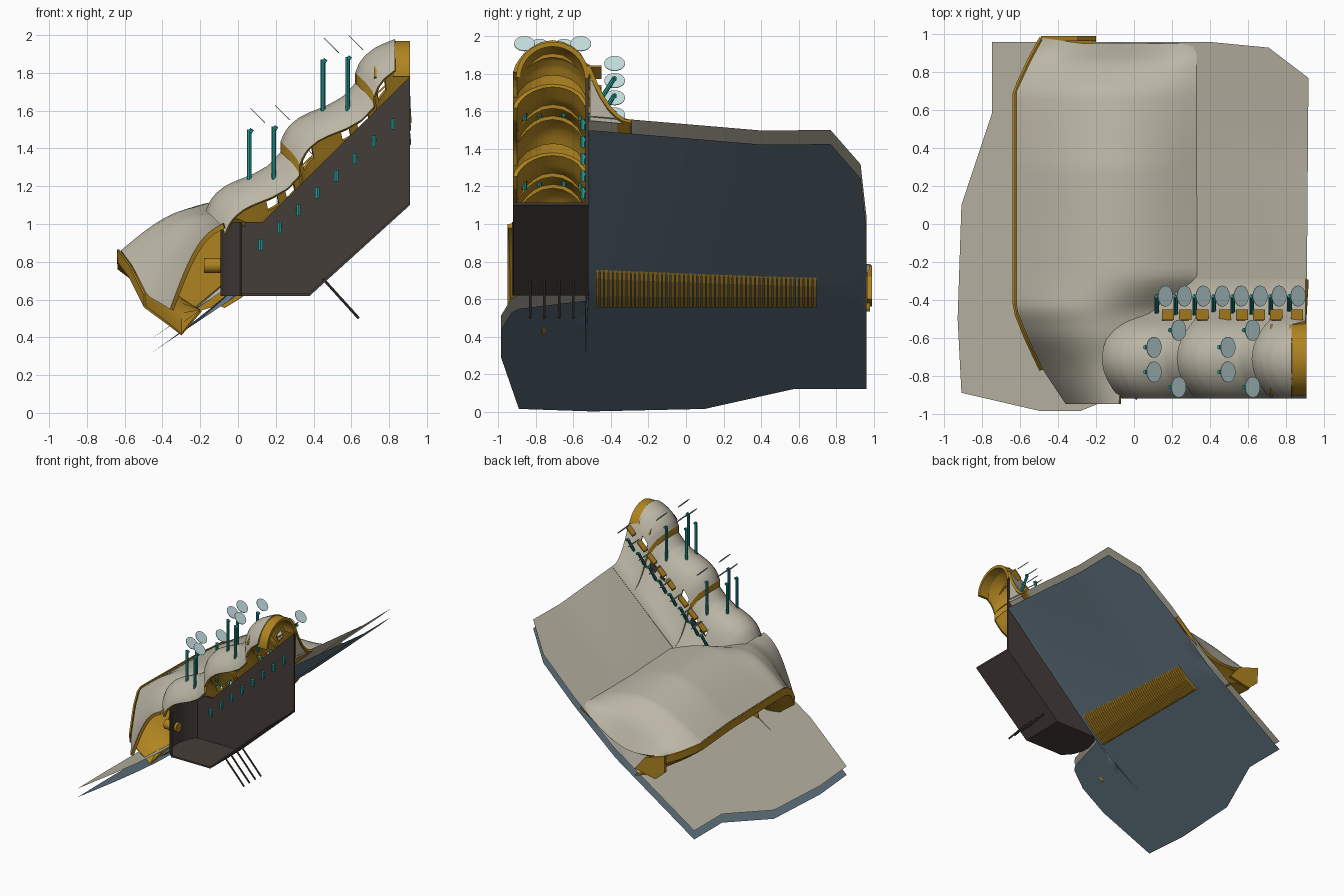
import bpy, bmesh, math
from mathutils import Vector

if "Cube" in bpy.data.objects:
    bpy.data.objects.remove(bpy.data.objects["Cube"])


def mat(name, r, g, b):
    m = bpy.data.materials.new(name)
    m.diffuse_color = (r, g, b, 1)
    m.use_nodes = True
    m.node_tree.nodes["Principled BSDF"].inputs["Base Color"].default_value = m.diffuse_color
    return m


CREAM = mat("cream shell", .50, .47, .38)
GOLD = mat("gold lining", .43, .23, .015)
SLATE = mat("slate underside", .12, .175, .22)
BROWN = mat("dark brown wall", .06, .047, .042)
TEAL = mat("teal pole", .02, .34, .32)
GLASS = mat("pale blue mirror", .56, .74, .75)


def interp(x, pts):
    """Piecewise linear lookup in a sorted list of tuples; returns the other values."""
    if x <= pts[0][0]:
        return pts[0][1:]
    for a, b in zip(pts, pts[1:]):
        if x <= b[0]:
            t = (x - a[0]) / (b[0] - a[0])
            return tuple(p + (q - p) * t for p, q in zip(a[1:], b[1:]))
    return pts[-1][1:]


def make(name, bm, mats, smooth=None, thick=0):
    me = bpy.data.meshes.new(name)
    bm.to_mesh(me)
    bm.free()
    ob = bpy.data.objects.new(name, me)
    bpy.context.collection.objects.link(ob)
    for m in mats:
        me.materials.append(m)
    bpy.ops.object.select_all(action='DESELECT')
    ob.select_set(True)
    bpy.context.view_layer.objects.active = ob
    if thick:
        s = ob.modifiers.new("lining", 'SOLIDIFY')
        s.thickness, s.offset = thick, -1
        s.material_offset = s.material_offset_rim = 1
        bpy.ops.object.modifier_apply(modifier=s.name)
    if smooth:
        bpy.ops.object.shade_smooth_by_angle(angle=math.radians(smooth))
    return ob


def grid_bm(rows):
    """Sheet through rows of points, facing up."""
    bm = bmesh.new()
    vs = [[bm.verts.new(p) for p in r] for r in rows]
    for a, b in zip(vs, vs[1:]):
        for i in range(len(a) - 1):
            bm.faces.new((a[i], a[i + 1], b[i + 1], b[i]))
    bm.normal_update()
    if sum(f.normal.z for f in bm.faces) < 0:
        bmesh.ops.reverse_faces(bm, faces=bm.faces)
    return bm


def prism(name, xz, y0, y1, m):
    """Polygon in the xz plane, extruded along y."""
    bm = bmesh.new()
    f = bm.faces.new([bm.verts.new((x, y0, z)) for x, z in xz])
    r = bmesh.ops.extrude_face_region(bm, geom=[f])
    bmesh.ops.translate(bm, vec=(0, y1 - y0, 0),
                        verts=[v for v in r['geom'] if isinstance(v, bmesh.types.BMVert)])
    bmesh.ops.recalc_face_normals(bm, faces=bm.faces)
    return make(name, bm, [m])


def rod(name, a, b, r, m, n=8):
    a, b = Vector(a), Vector(b)
    bm = bmesh.new()
    bmesh.ops.create_cone(bm, cap_ends=True, segments=n, radius1=r, radius2=r, depth=(b - a).length)
    bm.transform((b - a).to_track_quat('Z', 'Y').to_matrix().to_4x4())
    bmesh.ops.translate(bm, vec=(a + b) / 2, verts=bm.verts)
    return make(name, bm, [m], 40)


def ground(x, y):
    k = .87 + .09 * max(0, min(1, (.4 - y) / .9))
    return .70 + (k if x > 0 else .67) * x


# hillside: a cream sheet over a slate sheet, open at the edges
LEFT = [(-.985, -.5), (-.89, -.91), (-.5, -.93), (.1, -.91), (.58, -.75), (.96, -.75)]
RIGHT = [(-.985, -.28), (-.92, -.12), (-.535, -.05), (-.52, .91), (.77, .92), (.93, .71), (.96, .4)]
ys = [-.985, -.93, -.89, -.8, -.7, -.6, -.535, -.52, -.5] + [-.4 + .1 * i for i in range(10)] + [.58, .68, .77, .85, .93, .96]
for name, drop, m in (("hillside_top", 0, CREAM), ("hillside_underside", .075, SLATE)):
    rows = []
    for y in ys:
        xl, xr = interp(y, LEFT)[0], interp(y, RIGHT)[0]
        xs = [xl + (xr - xl) * i / 24 for i in range(25)]
        rows.append([(x, y, ground(x, y) - drop) for x in xs])
    bm = grid_bm(rows)
    if drop:
        bmesh.ops.reverse_faces(bm, faces=bm.faces)
    make(name, bm, [m], 35)

# broad mound: y, front x, front z, end x, end z, bulge
MOUND = [(-.95, -.36, .55, -.08, 1.0, .10), (-.77, -.48, .62, -.06, 1.02, .10),
         (-.6, -.56, .78, 0, 1.03, .12), (-.45, -.62, .86, .1, .98, .16),
         (-.28, -.62, .86, .34, 1.01, .18), (.3, -.62, .85, .33, .99, .19),
         (.7, -.62, .82, .33, .99, .14), (.87, -.54, .79, .33, .99, .02), (.98, -.48, .78, .33, .98, -.15)]
rows = []
for j in range(49):
    y = -.95 + 1.93 * j / 48
    x0, z0, x1, z1, b = interp(y, MOUND)
    row = []
    for i in range(25):
        t = i / 24
        yy = y - max(0, y - .8) * .15 * min(1, t * 4)
        row.append((x0 + (x1 - x0) * t, yy, z0 + (z1 - z0) * t + b * math.sin(math.pi * t)))
    rows.append(row)
make("mound_shell", grid_bm(rows), [CREAM, GOLD], 40, .025)

# gold lip and sloping soffit along the mound opening
rows = []
for j in range(31):
    y = -.77 + 1.75 * j / 30
    x0, z0 = interp(y, MOUND)[:2]
    xi = min(x0 + .27, -.3)
    rows.append([(x0 - .008, y, z0 + .005), (x0 - .008, y, z0 - .055), (x0 + .12, y, z0 - .15),
                 (xi, y, z0 - .20), (-.2, y, ground(-.2, y) - .02)])
make("mound_soffit", grid_bm(rows), [GOLD], 30, .012)
prism("mound_end_cheek", [(-.49, .78), (-.49, .64), (-.4, .56), (-.2, .60), (-.3, .72)], .965, .99, GOLD)
prism("entrance_lining", [(-.34, .5), (-.32, .68), (-.27, .82), (-.19, .93), (-.08, 1.0), (.0, 1.0), (.0, .64), (-.1, .57)],
      -.51, -.50, GOLD)

# three stepped vaults with gold linings and window slits on the uphill side
CREST = [(0, 0), (.02, .05), (.05, .09), (.1, .13), (.15, .155), (.25, .195), (.33, .24), (.395, .31)]
DROP = [(-.92, .16), (-.91, .13), (-.89, .10), (-.86, .065), (-.82, .035), (-.77, .01), (-.71, 0), (-.65, .01),
        (-.60, .035), (-.56, .07), (-.53, .12), (-.51, .16)]
WINDOWS = [.18, .27, .36, .57, .66, .75]
ACROSS = [d[0] for d in DROP] + [-.49, -.47, -.44, -.40, -.36, -.33, -.29]
ends = None
for k in range(3):
    lx, lz = -.17 + .395 * k, 1.07 + .365 * k
    rows = []
    for y in ACROSS:
        bow = .1 * min(1, ((y + .71) / .21) ** 2)
        length = .395 if k < 2 else (.83 if y < -.52 else .905) - lx - bow
        row = []
        for i in range(29):
            s = length * i / 28
            x = lx + bow + s
            z = lz + interp(s, CREST)[0] + .92 * bow
            if y <= -.51:
                z -= interp(y, DROP)[0] + .92 * bow * .6
            else:
                top, g = z - .16 - .92 * .06, ground(x, y) + .004
                t = min(1, (y + .51) / .22)
                z = g + max(0, top - g) * (1 - t) ** 2.2
            row.append((x, y, z))
        rows.append(row)
    # gold riser closing the step from the vault below
    if ends:
        riser = [[a, r[0]] for a, r in zip(ends, rows)]
        make("step_riser", grid_bm(riser), [GOLD])
    ends = [r[-1] for r in rows]
    bm = grid_bm(rows)
    hole = [f for f in bm.faces for c in [f.calc_center_median()]
            if -.515 < c.y < -.485 and min(abs(c.x - w) for w in WINDOWS) < .024]
    bmesh.ops.delete(bm, geom=hole, context='FACES')
    make("vault_shell_%d" % (k + 1), bm, [CREAM, GOLD], 40, .022)
    # rib hoops under each vault
    for h in ([.17, .30] if k < 2 else [.1]):
        hz = lz + interp(h, CREST)[0] - .022
        pts = [(y, hz - interp(y, DROP)[0]) for y in ACROSS[1:11]]
        make("vault_rib", grid_bm([[(lx + h + e, y, z) for y, z in pts] for e in (0, .012)]), [GOLD, GOLD], None, .02)

# cream closing face of the uphill skirt
skirt = [p for p in ends if p[1] > -.515]
make("skirt_end", grid_bm([[p, (p[0], p[1], ground(p[0], p[1]) - .02)] for p in skirt]), [CREAM])

# gold hoods over the uphill windows
for w in WINDOWS + [.48, .86]:
    z = 1.06 + (w - .18) * .96 + .09
    prism("window_hood", [(w - .032, z - .03), (w + .032, z + .03), (w + .032, z + .042), (w - .032, z - .018)], -.505, -.45, GOLD)

# gold arch ring at the uphill end
arc = [(-.71 + .195 * math.cos(math.pi * i / 20), 1.78 + .19 * math.sin(math.pi * i / 20)) for i in range(21)]
make("end_arch", grid_bm([[(x, y, z) for y, z in arc] for x in (.82, .91)]), [GOLD, GOLD], 40, .025)

# dark cut-away trough: back wall, floor and bowed lower end wall
BOW = [(.02, -.92), (-.05, -.84), (-.08, -.76), (-.08, -.68), (-.05, -.58), (0, -.52)]
prism("back_wall", [(-.01, .62), (.38, .62), (.91, 1.1), (.91, 1.78), (.13, 1.01), (-.01, 1.01)], -.535, -.52, BROWN)
prism("trough_slope", [(.38, .62), (.91, 1.1), (.91, 1.115), (.375, .633)], -.92, -.52, BROWN)
make("trough_floor", grid_bm([[(x, y, .633), (.38, y, .633)] for x, y in BOW]), [BROWN, BROWN], None, .013)
make("end_wall", grid_bm([[(x, y, z) for x, y in BOW] for z in (.62, 1.01)]), [BROWN, BROWN], 40, .012)
rod("entrance_tube", (-.18, -.72, .78), (-.06, -.72, .78), .04, GOLD, 20)
for y in (-.83, -.755, -.675, -.6):
    rod("ground_anchor", (.45, y, .71), (.64, y, .5), .007, BROWN)

# ribbed gold strip under the hillside
n = 50
bm = bmesh.new()
for i in range(n):
    y = -.48 + 1.18 * i / n
    narrow = .035 * i / n
    sec = [(-.09, .0), (-.07, -.02), (.02, -.028), (.11 - narrow, -.02), (.14 - narrow, .0), (.03, .06)]
    a, b = [[bm.verts.new((x, yy, ground(x, yy) - .078 + d)) for x, d in sec] for yy in (y, y + .018)]
    bm.faces.new(a)
    bm.faces.new(b[::-1])
    for q in range(6):
        bm.faces.new((a[q], b[q], b[(q + 1) % 6], a[(q + 1) % 6]))
bmesh.ops.recalc_face_normals(bm, faces=bm.faces)
make("ribbed_strip", bm, [GOLD])


# tilted mirrors on teal poles
def mirror(base, top):
    base, top = Vector(base), Vector(top)
    rod("mirror_pole", base, top, .012, TEAL)
    rod("pole_hook", top, top + Vector((.018, 0, -.012)), .01, TEAL, 6)
    c = top + Vector((.045, 0, .075))
    d = Vector((1, 0, 1)).normalized() * .002
    rod("mirror_disc", c - d, c + d, .055, GLASS, 24)


for i in range(8):
    x = .12 + .1 * i
    z = .89 + .914 * (x - .12)
    mirror((x, -.54, z), (x, -.38, z + .25))
    rod("pole_bracket", (x, -.548, z - .03), (x, -.548, z + .03), .013, TEAL, 6)
for k in range(2):
    for x, y, z0, z1 in ((.06, -.65, 1.2, 1.5), (.06, -.78, 1.2, 1.5), (.19, -.56, 1.18, 1.515), (.19, -.86, 1.18, 1.515)):
        mirror((x + .39 * k, y, z0 + .37 * k), (x + .39 * k, y, z1 + .37 * k))
